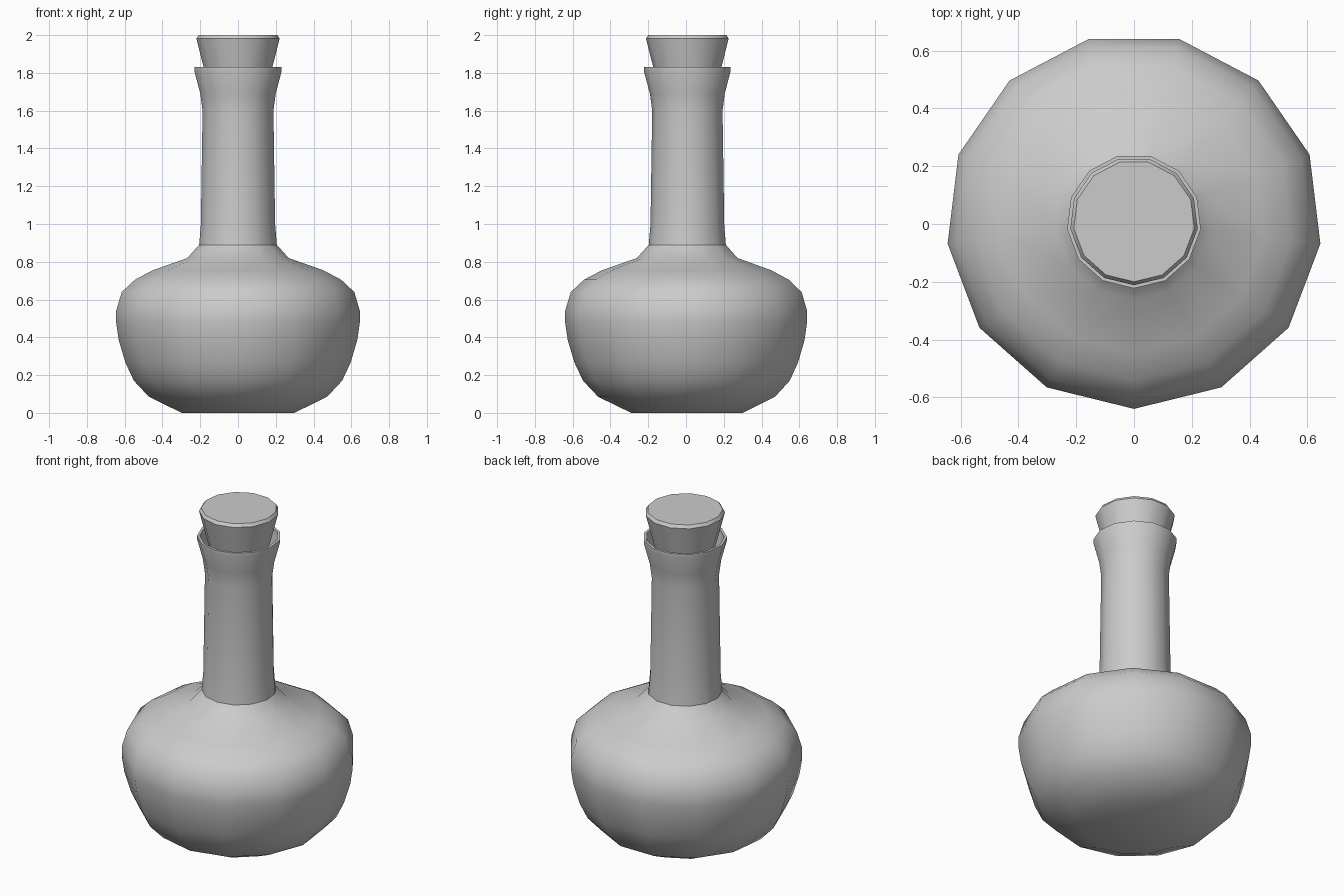
import bpy, bmesh
from math import sin, cos, pi, radians

if "Cube" in bpy.data.objects:
    bpy.data.objects.remove(bpy.data.objects["Cube"])

SIDES = 13
Y0 = 0.01  # odd side count: shift so the bounds are centred


def lathe(name, profile):
    """Revolve (radius, z) points; both ends are closed with flat caps."""
    bm = bmesh.new()
    rings = []
    for r, z in profile:
        angles = [-pi / 2 + 2 * pi * i / SIDES for i in range(SIDES)]
        rings.append([bm.verts.new((r * cos(a), r * sin(a) + Y0, z)) for a in angles])
    for lo, hi in zip(rings, rings[1:]):
        for i in range(SIDES):
            j = (i + 1) % SIDES
            bm.faces.new((lo[i], lo[j], hi[j], hi[i]))
    bm.faces.new(rings[0][::-1])
    bm.faces.new(rings[-1])
    bmesh.ops.recalc_face_normals(bm, faces=bm.faces)
    me = bpy.data.meshes.new(name)
    bm.to_mesh(me)
    bm.free()
    ob = bpy.data.objects.new(name, me)
    bpy.context.collection.objects.link(ob)
    bpy.ops.object.select_all(action='DESELECT')
    ob.select_set(True)
    bpy.context.view_layer.objects.active = ob
    bpy.ops.object.shade_smooth_by_angle(angle=radians(35))
    return ob


# Flask: round belly, narrow neck and flared lip, with a thin inner wall
outer = [(.30, 0), (.475, .085), (.555, .17), (.60, .265), (.636, .385),
         (.65, .48), (.65, .54), (.62, .64), (.55, .705), (.455, .755),
         (.27, .82), (.207, .89), (.198, 1.0), (.189, 1.6), (.201, 1.69),
         (.233, 1.81), (.233, 1.83)]
wall = 0.015
inner = [(r - wall, max(z, wall)) for r, z in reversed(outer)]
lathe("flask", outer + inner)

# Tapered stopper with a small bevel on top
lathe("stopper", [(.14, 1.66), (.222, 1.982), (.21, 2.0)])
